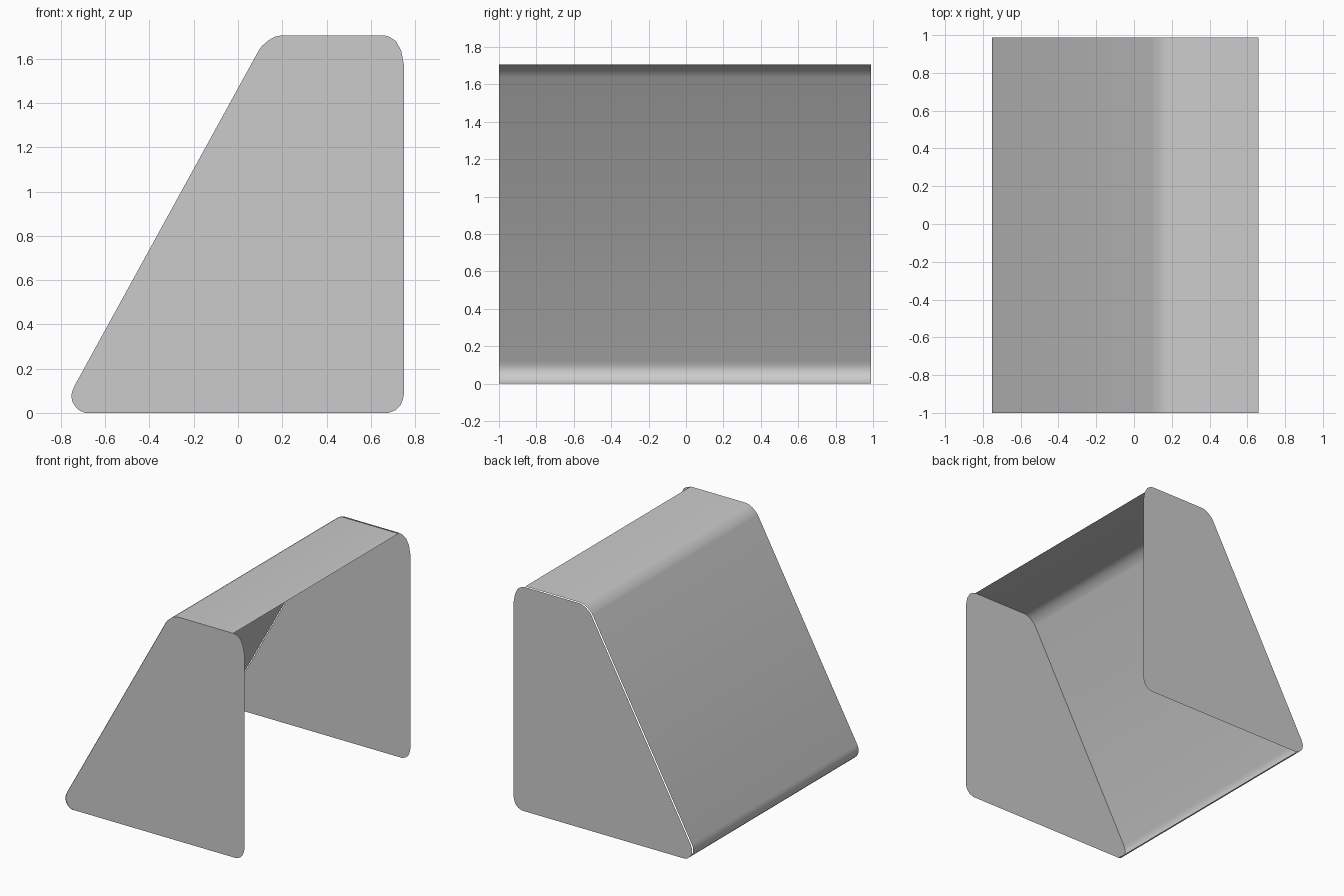
import bpy
import math

if "Cube" in bpy.data.objects:
    bpy.data.objects.remove(bpy.data.objects["Cube"])

# Shared curve: bottom lip, sloping back, rounded top corner, flat top
SHELL = [(-0.69, 0.0), (-0.715, 0.01), (-0.735, 0.028), (-0.748, 0.05), (-0.753, 0.075),
         (-0.75, 0.095), (-0.74, 0.12), (0.095, 1.64), (0.11, 1.66), (0.14, 1.685),
         (0.165, 1.699), (0.195, 1.706), (0.66, 1.706)]
# Remaining outline of the end panels: open side with rounded corners
OPEN_SIDE = [(0.685, 1.699), (0.714, 1.68), (0.738, 1.635), (0.75, 1.57), (0.75, 0.085),
             (0.745, 0.06), (0.735, 0.035), (0.712, 0.012), (0.68, 0.0)]


def make_object(name, verts, faces):
    mesh = bpy.data.meshes.new(name)
    mesh.from_pydata(verts, [], faces)
    mesh.update()
    obj = bpy.data.objects.new(name, mesh)
    bpy.context.collection.objects.link(obj)
    return obj


def end_panel(name, y, flip):
    outline = SHELL + OPEN_SIDE
    order = list(range(len(outline)))
    if flip:
        order.reverse()
    return make_object(name, [(x, y, z) for x, z in outline], [order])


# Bent sheet forming the sloping back and the top
n = len(SHELL)
verts = [(x, y, z) for y in (-1.0, 0.988) for x, z in SHELL]
faces = [(i, i + n, i + n + 1, i + 1) for i in range(n - 1)]
# Orient outward: the slope faces -x and +z
sheet = make_object("bent_sheet", verts, [tuple(reversed(f)) for f in faces])
if sheet.data.polygons[6].normal.z < 0:
    sheet.data.flip_normals()
bpy.context.view_layer.objects.active = sheet
sheet.select_set(True)
bpy.ops.object.shade_smooth_by_angle(angle=math.radians(40))

# Flat end panels
front = end_panel("front_panel", -0.995, False)
back = end_panel("back_panel", 1.0, True)
for panel, side in ((front, -1), (back, 1)):
    if panel.data.polygons[0].normal.y * side < 0:
        panel.data.flip_normals()
